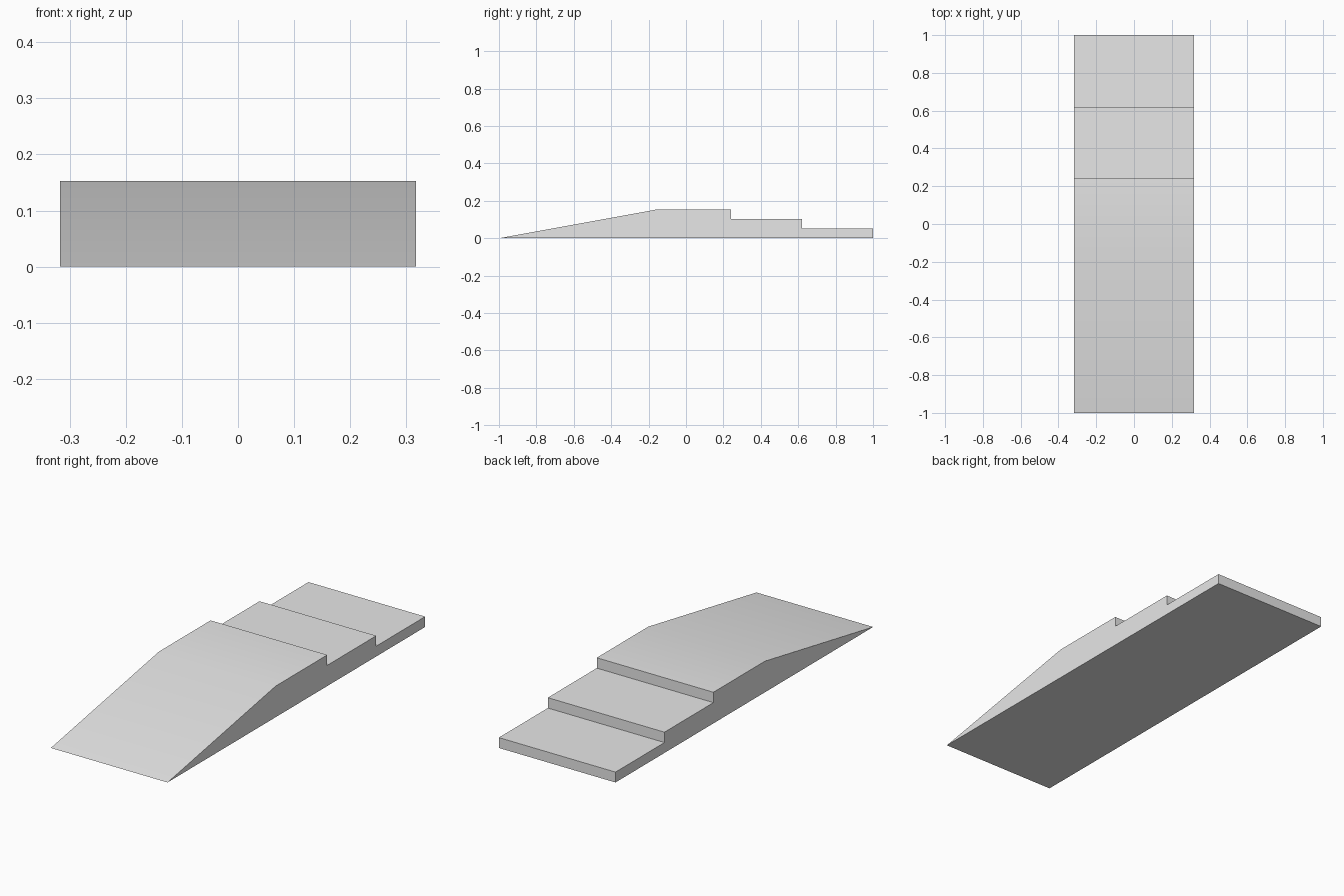
import bpy
import bmesh

cube = bpy.data.objects.get("Cube")
if cube:
    bpy.data.objects.remove(cube, do_unlink=True)

HALF_WIDTH = 0.317
HEIGHT = 0.153
STEP = HEIGHT / 3

# Plain grey material
grey = bpy.data.materials.new("light_grey")
grey.use_nodes = True
color = (0.8, 0.8, 0.8, 1)
grey.diffuse_color = color
grey.node_tree.nodes["Principled BSDF"].inputs["Base Color"].default_value = color

# Side profile (y, z): ramp, landing, then three treads down to the back
profile = [(-1, 0), (1, 0)]
for i, (back, front) in enumerate([(1, 0.62), (0.62, 0.24), (0.24, -0.16)], 1):
    profile += [(back, i * STEP), (front, i * STEP)]

# Extrude the profile across the width
bm = bmesh.new()
side = bm.faces.new([bm.verts.new((-HALF_WIDTH, y, z)) for y, z in profile])
extruded = bmesh.ops.extrude_face_region(bm, geom=[side], use_keep_orig=True)
verts = [v for v in extruded["geom"] if isinstance(v, bmesh.types.BMVert)]
bmesh.ops.translate(bm, verts=verts, vec=(2 * HALF_WIDTH, 0, 0))
bmesh.ops.recalc_face_normals(bm, faces=bm.faces)

mesh = bpy.data.meshes.new("stepped_ramp")
bm.to_mesh(mesh)
bm.free()
mesh.materials.append(grey)
ramp = bpy.data.objects.new("stepped_ramp", mesh)
bpy.context.collection.objects.link(ramp)

# Soft blend between ramp and landing, sharp edges elsewhere
bpy.ops.object.select_all(action="DESELECT")
ramp.select_set(True)
bpy.context.view_layer.objects.active = ramp
bpy.ops.object.shade_smooth_by_angle()
# Keep the thin front edge crisp
sharp = mesh.attributes.get("sharp_edge") or mesh.attributes.new("sharp_edge", "BOOLEAN", "EDGE")
for edge in mesh.edges:
    if all(abs(mesh.vertices[v].co.y + 1) < 0.001 for v in edge.vertices):
        sharp.data[edge.index].value = True
